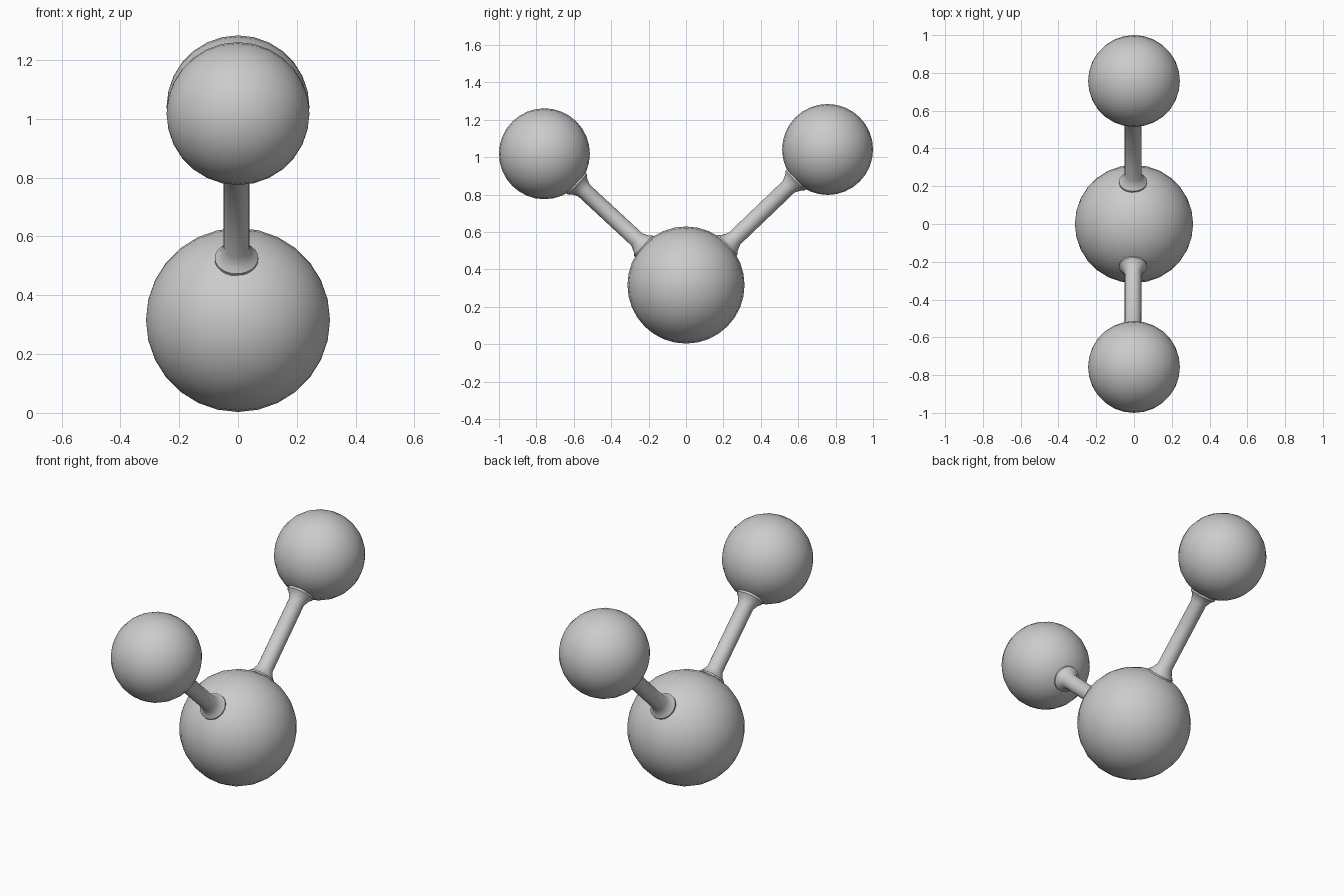
import bpy
import math
from mathutils import Vector

cube = bpy.data.objects.get("Cube")
if cube:
    bpy.data.objects.remove(cube, do_unlink=True)

# One plain grey for the whole model
grey = bpy.data.materials.new("plain grey")
grey.use_nodes = True
grey.diffuse_color = (0.6, 0.6, 0.6, 1)
grey.node_tree.nodes["Principled BSDF"].inputs["Base Color"].default_value = (0.6, 0.6, 0.6, 1)


def finish(obj, name, angle):
    obj.name = name
    obj.data.materials.append(grey)
    bpy.ops.object.select_all(action="DESELECT")
    obj.select_set(True)
    bpy.context.view_layer.objects.active = obj
    bpy.ops.object.shade_smooth_by_angle(angle=math.radians(angle))


def ball(name, center, radius):
    # Poles point sideways
    bpy.ops.mesh.primitive_uv_sphere_add(segments=32, ring_count=14, radius=radius,
                                         location=center, rotation=(0, math.pi / 2, 0))
    finish(bpy.context.object, name, 40)


def rod(name, start, end, profile, sides=24):
    """Lathe a (distance, radius) profile along the line from start to end."""
    axis = end - start
    turn = axis.to_track_quat("Z", "Y")
    verts, faces = [], []
    for dist, radius in profile:
        for i in range(sides):
            a = math.tau * i / sides
            verts.append(start + turn @ Vector((radius * math.cos(a), radius * math.sin(a), dist)))
    for r in range(len(profile) - 1):
        for i in range(sides):
            j = (i + 1) % sides
            faces.append((r * sides + i, r * sides + j, (r + 1) * sides + j, (r + 1) * sides + i))
    faces.append(tuple(reversed(range(sides))))
    faces.append(tuple(range(len(verts) - sides, len(verts))))
    mesh = bpy.data.meshes.new(name)
    mesh.from_pydata(verts, [], faces)
    obj = bpy.data.objects.new(name, mesh)
    bpy.context.collection.objects.link(obj)
    finish(obj, name, 35)


# Balls
BIG, SMALL = 0.313, 0.243
middle = Vector((0, 0, 0.316))
tips = {"front": Vector((0, -0.757, 1.018)), "back": Vector((0, 0.757, 1.041))}
ball("center_ball", middle, BIG)

# Rods with a flared collar where they meet each ball: (offset from surface, radius)
flare = [(-0.05, 0.074), (-0.002, 0.074), (0.012, 0.06), (0.045, 0.044)]
for side, tip in tips.items():
    ball(side + "_ball", tip, SMALL)
    shift = Vector((-0.005, 0, 0))
    length = (tip - middle).length
    near = [(BIG + d, r) for d, r in flare]
    far = [(length - SMALL - d, r) for d, r in reversed(flare)]
    rod(side + "_rod", middle + shift, tip + shift, near + far)
